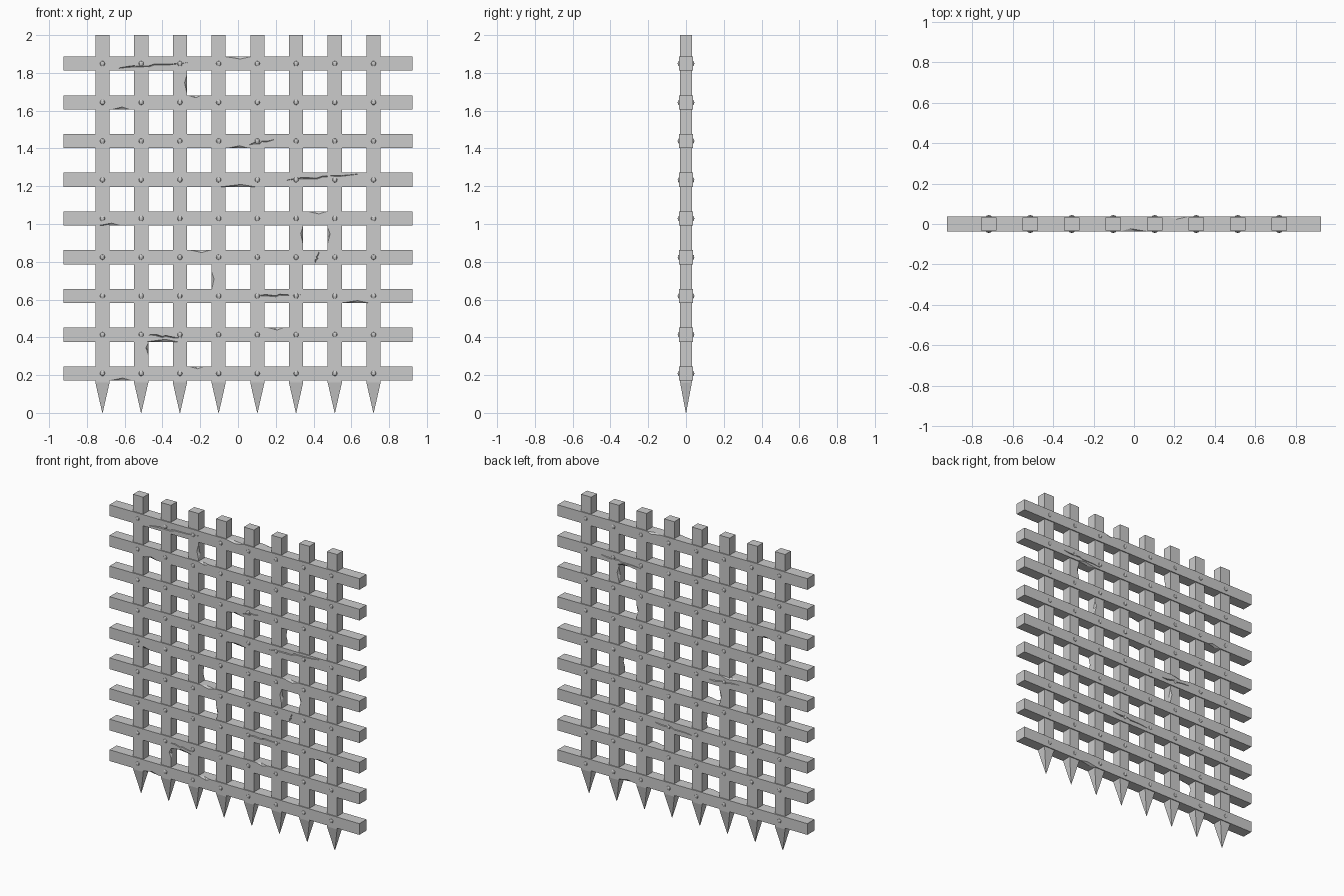
import bpy, bmesh
from mathutils import Vector, Matrix

if "Cube" in bpy.data.objects:
    bpy.data.objects.remove(bpy.data.objects["Cube"])

BAR_X = [-0.7175 + 0.205 * i for i in range(8)]
RAIL_Z = [0.209 + 0.205 * i for i in range(9)]
H = 0.0375          # half height of rails, half width of bars
RY, BY = 0.0375, 0.031   # half depth of rails and bars


def finish(name, bm):
    bmesh.ops.recalc_face_normals(bm, faces=bm.faces)
    me = bpy.data.meshes.new(name)
    bm.to_mesh(me)
    bm.free()
    ob = bpy.data.objects.new(name, me)
    bpy.context.collection.objects.link(ob)
    return ob


def loft(bm, rings):
    vr = [[bm.verts.new(p) for p in r] for r in rings]
    n = len(vr[0])
    for a, b in zip(vr, vr[1:]):
        for i in range(n):
            bm.faces.new((a[i], a[(i + 1) % n], b[(i + 1) % n], b[i]))
    bm.faces.new(vr[0])
    bm.faces.new(vr[-1])
    return vr


def chip(bm, a, b, length, height, depth, side, edge, vertical=False):
    """Wedge-shaped nick on a front or back edge of a rail or bar."""
    fy = BY if vertical else RY
    c = (a if vertical else b) + edge * H      # edge coordinate
    m = b if vertical else a                   # position along the part
    o = 0.006
    pts = [(m - length / 2, fy + o, o), (m + length / 2, fy + o, o),
           (m - length / 2, fy, 0), (m + length / 2, fy, 0),
           (m + length * 0.1, fy + 0.001, -height), (m - length * 0.15, fy - depth, 0.001)]
    vs = []
    for p, y, off in pts:
        q = c + edge * off
        vs.append(bm.verts.new((q, side * y, p) if vertical else (p, side * y, q)))
    res = bmesh.ops.convex_hull(bm, input=vs)
    junk = [v for v in res["geom_interior"] if isinstance(v, bmesh.types.BMVert)]
    bmesh.ops.delete(bm, geom=junk, context='VERTS')


def crack(bm, x0, z0, x1, z1, side, w=0.006):
    """Thin jagged split running across a face."""
    d = Vector((x1 - x0, z1 - z0))
    n = Vector((-d.y, d.x)).normalized()
    rings = []
    for t, jog, k in ((0, 0, 0.3), (0.2, 0.004, 1.1), (0.42, -0.003, 0.9),
                      (0.5, 0.005, 0.8), (0.75, 0.0, 0.6), (1, 0.003, 0.15)):
        p = Vector((x0, z0)) + d * t + n * jog
        l, r = p + n * w * k, p - n * w * k
        rings.append([(l.x, side * 0.045, l.y), (r.x, side * 0.045, r.y),
                      (p.x, side * 0.028, p.y)])
    loft(bm, rings)


def carve(ob, bm):
    cutter = finish("damage_cutter", bm)
    cutter.hide_render = True
    mod = ob.modifiers.new("damage", 'BOOLEAN')
    mod.operation = 'DIFFERENCE'
    mod.solver = 'EXACT'
    mod.use_self = True
    mod.object = cutter
    bpy.context.view_layer.objects.active = ob
    bpy.ops.object.modifier_apply(modifier=mod.name)
    bpy.data.objects.remove(cutter)


# Upright bars with pointed feet
bm = bmesh.new()
for x in BAR_X:
    loft(bm, [[(x + sx * h, sy * d, z) for sx, sy in ((-1, -1), (1, -1), (1, 1), (-1, 1))]
              for z, h, d in ((0.0, 0.001, 0.001), (0.16, H, BY), (2.0, H, BY))])
bars = finish("upright_bars", bm)

# Horizontal rails
bm = bmesh.new()
for z in RAIL_Z:
    bmesh.ops.create_cube(bm, size=1, matrix=Matrix.Translation((0, 0, z)) @
                          Matrix.Diagonal((1.85, 2 * RY, 2 * H, 1)))
rails = finish("cross_rails", bm)

# Nicks and cracks in the rails: x, rail index, length, edge, side
bm = bmesh.new()
for x, i, l, e, s in ((-0.62, 7, .09, -1, -1), (0, 6, .11, -1, -1), (0, 5, .19, -1, -1),
                      (-0.62, 0, .11, -1, -1), (-.4, 1, .16, -1, -1), (0, 8, .14, 1, -1),
                      (.2, 1, .08, 1, -1), (-.23, 7, .07, 1, -1), (.42, 4, .1, 1, -1),
                      (-.2, 3, .1, 1, -1), (-.68, 4, .12, -1, -1), (.62, 2, .15, -1, -1),
                      (-.22, 0, .08, 1, -1), (.22, 8, .1, 1, 1), (.42, 7, .15, -1, 1),
                      (-.35, 4, .14, 1, 1), (.4, 0, .14, -1, 1), (-.62, 6, .1, -1, 1)):
    chip(bm, x, RAIL_Z[i], l, 0.014, 0.016, s, e)
for c in ((-.63, 1.825, -.26, 1.852, -1), (.06, 1.418, .19, 1.444, -1),
          (.26, 1.232, .64, 1.262, -1), (.1, .618, .34, .624, -1),
          (-.47, .412, -.3, .395, -1), (.41, .795, .43, .852, -1),
          (.6, 1.64, .3, 1.625, 1), (.2, .625, -.08, .61, 1), (-.2, 1.02, -.42, 1.04, 1)):
    crack(bm, *c)
carve(rails, bm)

# Nicks in the upright bars: bar index, z, length, edge, side
bm = bmesh.new()
for i, z, l, e, s in ((5, .94, .1, 1, -1), (6, .94, .08, -1, -1), (3, .7, .1, -1, -1),
                      (1, .34, .06, 1, -1), (2, 1.74, .1, 1, -1), (6, 1.54, .1, -1, 1),
                      (2, .92, .1, 1, 1), (5, 1.33, .08, 1, 1)):
    chip(bm, BAR_X[i], z, l, 0.014, 0.016, s, e, True)
carve(bars, bm)

# Domed rivets at every crossing, front and back
bm = bmesh.new()
for x in BAR_X:
    for z in RAIL_Z:
        for s in (-1, 1):
            bmesh.ops.create_uvsphere(
                bm, u_segments=8, v_segments=6, radius=1,
                matrix=Matrix.Translation((x, s * 0.0365, z)) @
                Matrix.Diagonal((0.014, 0.0075, 0.014, 1)))
finish("rivets", bm)
